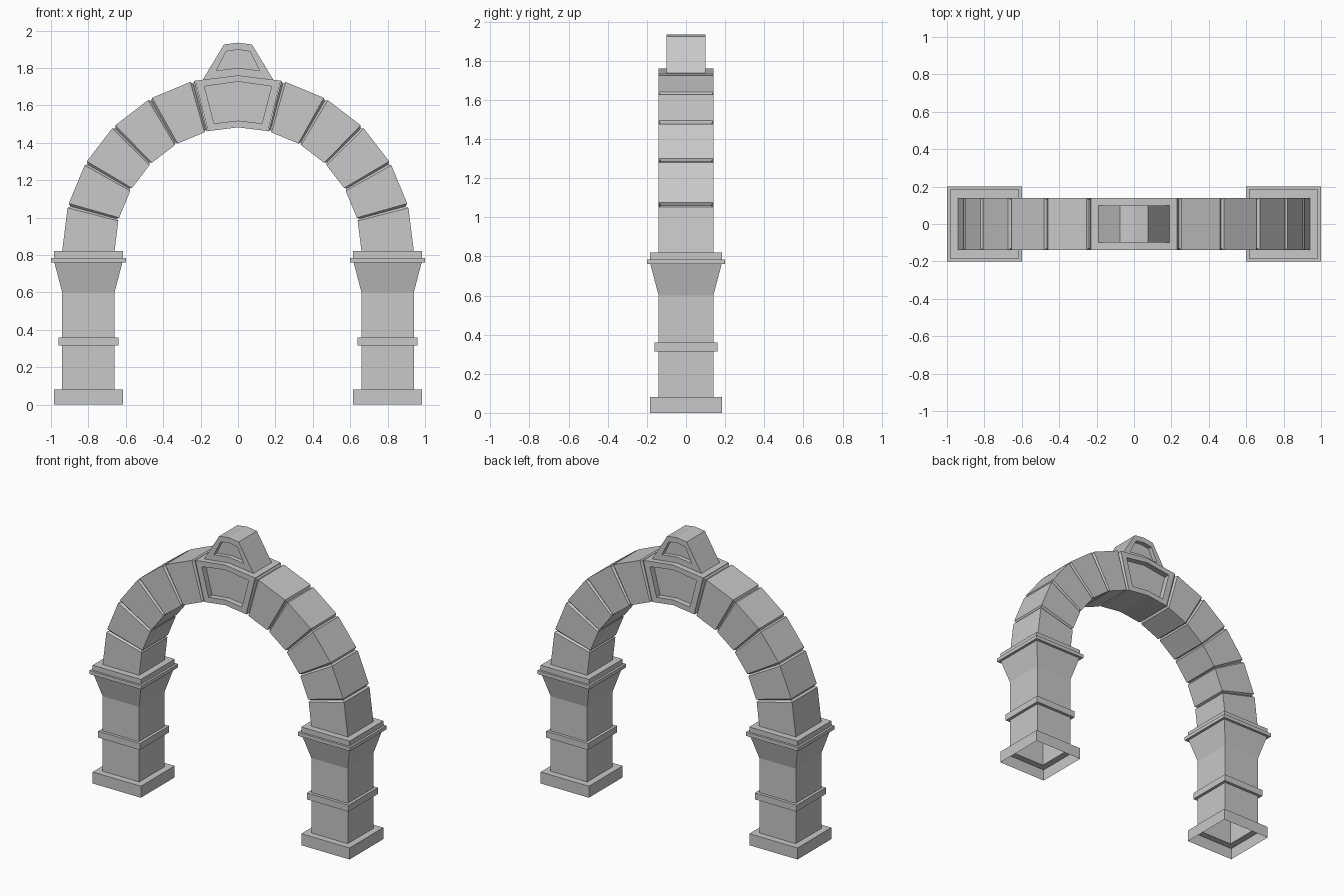
import bpy
import bmesh
from math import sin, cos, radians
from mathutils import Vector

cube = bpy.data.objects.get("Cube")
if cube:
    bpy.data.objects.remove(cube, do_unlink=True)

stone = bpy.data.materials.new("grey_stone")
stone.use_nodes = True
GREY = (0.58, 0.58, 0.58, 1)
stone.diffuse_color = GREY
stone.node_tree.nodes["Principled BSDF"].inputs["Base Color"].default_value = GREY

HALF_DEPTH = 0.14
SPRING_Z = 0.82


def loft(name, rings, cap_start=True, cap_end=True):
    """Skin a list of equal-sized closed rings with flat faces."""
    bm = bmesh.new()
    loops = [[bm.verts.new(p) for p in ring] for ring in rings]
    n = len(loops[0])
    for a, b in zip(loops, loops[1:]):
        for i in range(n):
            j = (i + 1) % n
            bm.faces.new((a[i], a[j], b[j], b[i]))
    if cap_start:
        bm.faces.new(loops[0])
    if cap_end:
        bm.faces.new(loops[-1])
    bmesh.ops.recalc_face_normals(bm, faces=bm.faces)
    mesh = bpy.data.meshes.new(name)
    bm.to_mesh(mesh)
    bm.free()
    mesh.materials.append(stone)
    obj = bpy.data.objects.new(name, mesh)
    bpy.context.collection.objects.link(obj)
    return obj


def square(x, half, z):
    return [Vector((x + sx * half, sy * half, z))
            for sx, sy in ((-1, -1), (1, -1), (1, 1), (-1, 1))]


def arch_section(side, degrees, inset=0.0):
    """Rectangular cross-section of the arch at an angle above the springing."""
    a = radians(degrees)
    d = HALF_DEPTH - inset
    corners = ((0.66 + inset, -d), (0.94 - inset, -d), (0.94 - inset, d), (0.66 + inset, d))
    return [Vector((side * r * cos(a), y, SPRING_Z + r * sin(a))) for r, y in corners]


def symmetric_outline(half):
    """Close a right-hand outline, running bottom centre to top centre."""
    return half + [(-x, z) for x, z in reversed(half[1:-1])]


def panelled_block(name, outline, panel, depth, recess):
    """Extruded block with a sunken panel on its front and back."""
    def ring(shape, y):
        return [Vector((x, y, z)) for x, z in symmetric_outline(shape)]
    return loft(name, [
        ring(panel, -depth + recess), ring(panel, -depth), ring(outline, -depth),
        ring(outline, depth), ring(panel, depth), ring(panel, depth - recess)])


# Pillar profile: (half width, height), open underneath
pillar_profile = [
    (0.185, 0), (0.185, 0.08), (0.14, 0.08),            # plinth
    (0.14, 0.315), (0.16, 0.315), (0.16, 0.36), (0.14, 0.36),  # band
    (0.14, 0.6), (0.182, 0.76),                          # flared capital
    (0.2, 0.76), (0.2, 0.785), (0.185, 0.785), (0.185, SPRING_Z)]

for side, label in ((1, "left"), (-1, "right")):
    loft(label + "_pillar",
         [square(side * 0.8, half, z) for half, z in pillar_profile],
         cap_start=False)

    # Five arch stones separated by V-shaped joints
    sections = [arch_section(side, 0)]
    for k in range(1, 6):
        joint = 15 * k
        sections += [arch_section(side, joint - 0.75),
                     arch_section(side, joint, 0.012),
                     arch_section(side, joint + 0.75)]
    loft(label + "_arch_stones", sections)

# Keystone
panelled_block(
    "keystone",
    [(0, 1.482), (0.16, 1.462), (0.229, 1.732), (0, 1.76)],
    [(0, 1.518), (0.128, 1.503), (0.179, 1.701), (0, 1.727)],
    HALF_DEPTH, 0.04)

# Crest on top of the keystone
panelled_block(
    "crest",
    [(0, 1.75), (0.19, 1.735), (0.075, 1.925), (0, 1.935)],
    [(0, 1.8), (0.115, 1.786), (0.064, 1.888), (0, 1.898)],
    0.1, 0.03)
